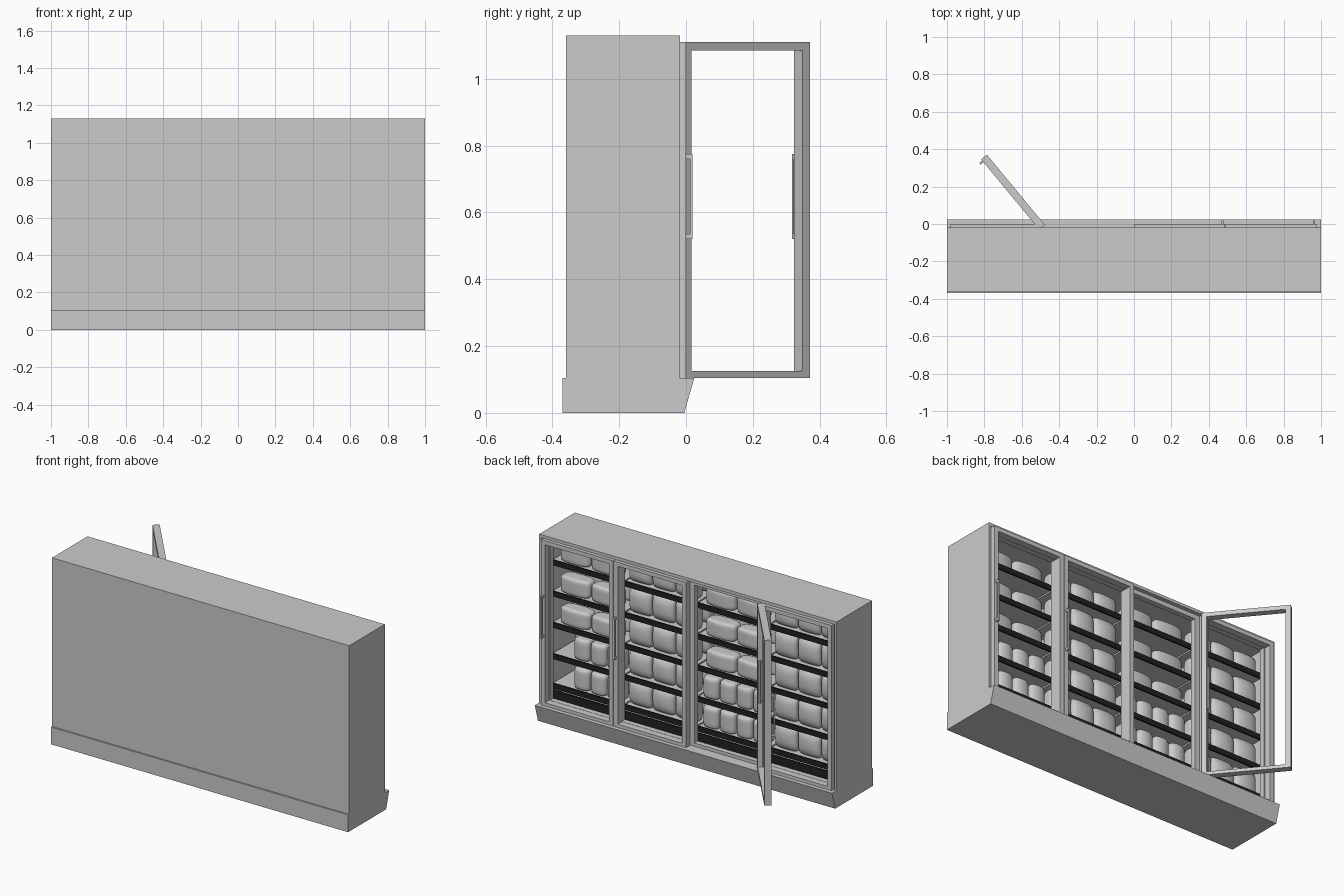
import bpy, bmesh, math
from mathutils import Vector

if "Cube" in bpy.data.objects:
    bpy.data.objects.remove(bpy.data.objects["Cube"])

black = bpy.data.materials.new("black_trim")
black.diffuse_color = (0.015, 0.015, 0.015, 1)
black.use_nodes = True
black.node_tree.nodes["Principled BSDF"].inputs["Base Color"].default_value = black.diffuse_color


def add_box(bm, x0, x1, y0, y1, z0, z1):
    vs = bmesh.ops.create_cube(bm, size=1)["verts"]
    for v in vs:
        v.co = Vector(((x0 + x1) / 2 + v.co.x * (x1 - x0),
                       (y0 + y1) / 2 + v.co.y * (y1 - y0),
                       (z0 + z1) / 2 + v.co.z * (z1 - z0)))


def to_mesh(name, bm, mat=None):
    me = bpy.data.meshes.new(name)
    bmesh.ops.recalc_face_normals(bm, faces=bm.faces)
    bm.to_mesh(me)
    bm.free()
    if mat:
        me.materials.append(mat)
    return me


def place(name, me, loc=(0, 0, 0), rot=0):
    ob = bpy.data.objects.new(name, me)
    ob.location = loc
    ob.rotation_euler.z = rot
    bpy.context.collection.objects.link(ob)
    return ob


def boxes(name, specs, mat=None):
    bm = bmesh.new()
    for s in specs:
        add_box(bm, *s)
    return place(name, to_mesh(name, bm, mat))


# Plinth with sloped front, extruded along x
bm = bmesh.new()
profile = [(-0.37, 0), (-0.005, 0), (0.025, 0.105), (-0.37, 0.105)]
face = bm.faces.new([bm.verts.new((-1, y, z)) for y, z in profile])
ext = bmesh.ops.extrude_face_region(bm, geom=[face])["geom"]
bmesh.ops.translate(bm, vec=(2, 0, 0), verts=[g for g in ext if isinstance(g, bmesh.types.BMVert)])
place("plinth", to_mesh("plinth", bm))

# Cabinet shell, open towards +y
boxes("cabinet_shell", [
    (-1, 1, -0.36, -0.345, 0.105, 1.13),
    (-1, -0.985, -0.345, -0.018, 0.105, 1.13),
    (0.985, 1, -0.345, -0.018, 0.105, 1.13),
    (-0.985, 0.985, -0.345, -0.018, 1.112, 1.13)])

# Fixed frame behind the doors: jambs, mullions, head and sill
DW, Z0, Z1 = 0.487, 0.105, 1.11
hinges = [-0.98 + 0.49 * i for i in range(4)]
frame = [(-0.985, -0.945, -0.075, -0.042, Z0, 1.112),
         (0.945, 0.985, -0.075, -0.042, Z0, 1.112),
         (-0.945, 0.945, -0.075, -0.042, 1.085, 1.112),
         (-0.945, 0.945, -0.075, -0.042, Z0, 0.125)]
frame += [(x - 0.028, x + 0.028, -0.075, -0.042, 0.125, 1.085) for x in (-0.49, 0, 0.49)]
boxes("door_surround", frame)

# Door frame with bracket handle; hinge at local x = 0, outer face at y = 0
S, T = 0.028, 0.04
bm = bmesh.new()
add_box(bm, 0, S, -T, 0, Z0, Z1)
add_box(bm, DW - S, DW, -T, 0, Z0, Z1)
add_box(bm, S, DW - S, -T, 0, Z1 - 0.025, Z1)
add_box(bm, S, DW - S, -T, 0, Z0, Z0 + 0.02)
hx0, hx1 = DW - 0.02, DW - 0.008
add_box(bm, hx0, hx1, 0.012, 0.02, 0.52, 0.775)
add_box(bm, hx0, hx1, 0, 0.012, 0.52, 0.535)
add_box(bm, hx0, hx1, 0, 0.012, 0.76, 0.775)
door = to_mesh("door", bm)
for i in (0, 2, 3):
    place(f"closed_door_{i + 1}", door, (hinges[i], 0, 0))
place("open_door", door, (-0.507, -0.03, 0), math.radians(129.6))

# Shelves, black price strips and black kick panel
levels = [0.19, 0.37, 0.56, 0.75, 0.94]
shelves, strips = [], [(-0.98, 0.98, -0.1, -0.09, 0.105, 0.165)]
for x in hinges:
    for z in levels:
        shelves.append((x + 0.005, x + 0.485, -0.345, -0.1, z - 0.006, z + 0.006))
        strips.append((x + 0.005, x + 0.485, -0.1, -0.09, z - 0.016, z + 0.016))
boxes("shelves", shelves)
boxes("shelf_strips", strips, black)


# Goods: rounded blocks, optionally pinched at top and bottom like a pouch
def goods(name, w, d, h, pinch=0.0, p=7):
    bm = bmesh.new()
    bmesh.ops.create_cube(bm, size=2)
    bmesh.ops.subdivide_edges(bm, edges=bm.edges[:], cuts=7, use_grid_fill=True)
    for v in bm.verts:
        c = v.co * (1 / sum(abs(a) ** p for a in v.co) ** (1 / p))
        thin = 1 - pinch * abs(c.z) ** 3
        bow = 1 - 0.3 * c.x ** 2
        waist = 1 - 0.06 * pinch * (1 - c.z ** 2)
        v.co = Vector((c.x * w / 2 * waist, c.y * d / 2 * thin * bow, (c.z + 1) * h / 2))
    for f in bm.faces:
        f.smooth = True
    return to_mesh(name, bm)


wide_pack = goods("wide_pack", 0.198, 0.1, 0.105)
slim_pack = goods("slim_pack", 0.104, 0.1, 0.13)
pouch = goods("pouch", 0.152, 0.1, 0.158, 0.45)
pouch_low = goods("low_pouch", 0.152, 0.1, 0.125, 0.45)


def stock(name, me, x, count, pitch, z, skip=()):
    for row, y in enumerate((-0.16, -0.275)):
        for i in range(count):
            if i not in skip:
                place(f"{name}_{row}_{i}", me, (x + (i - (count - 1) / 2) * pitch, y, z + 0.006))


for b, hx in enumerate(hinges):
    xc = hx + 0.245
    for s, z in enumerate(levels):
        label = f"goods_bay{b + 1}_shelf{s + 1}"
        if b % 2 == 0:
            stock(label, pouch_low if s == 4 else pouch, xc, 3, 0.156, z)
        elif s < 2:
            stock(label, slim_pack, xc, 4, 0.112, z, skip=(3,) if b == 3 else ())
        else:
            stock(label, wide_pack, xc, 2, 0.208, z)
